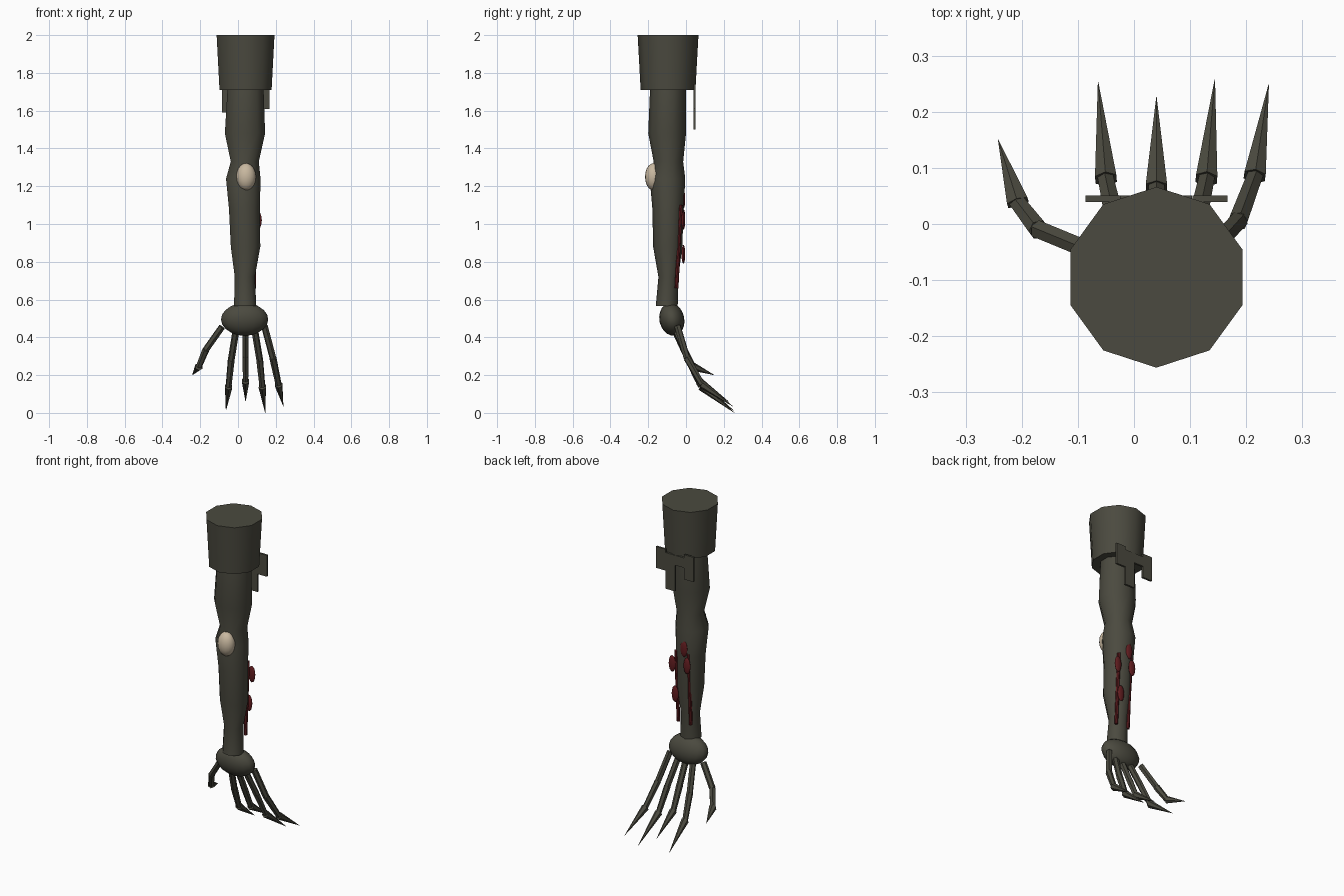
import bpy
import bmesh
import math
from mathutils import Vector, Matrix

cube = bpy.data.objects.get("Cube")
if cube:
    bpy.data.objects.remove(cube, do_unlink=True)


def material(name, rgb):
    m = bpy.data.materials.new(name)
    m.use_nodes = True
    m.diffuse_color = (*rgb, 1)
    m.node_tree.nodes["Principled BSDF"].inputs["Base Color"].default_value = (*rgb, 1)
    return m


OLIVE = material("dark olive", (0.07, 0.068, 0.05))
BONE = material("pale bone", (0.58, 0.48, 0.35))
RED = material("dark red", (0.12, 0.012, 0.014))


def finish(name, bm, mat, smooth=40):
    bmesh.ops.recalc_face_normals(bm, faces=bm.faces)
    mesh = bpy.data.meshes.new(name)
    bm.to_mesh(mesh)
    bm.free()
    mesh.materials.append(mat)
    obj = bpy.data.objects.new(name, mesh)
    bpy.context.collection.objects.link(obj)
    if smooth:
        bpy.ops.object.select_all(action="DESELECT")
        obj.select_set(True)
        bpy.context.view_layer.objects.active = obj
        bpy.ops.object.shade_smooth_by_angle(angle=math.radians(smooth))
    return obj


def loft(name, rings, sides, mat):
    """Skin over elliptical rings given as (z, centre x, centre y, radius x, radius y)."""
    bm = bmesh.new()
    loops = []
    for z, cx, cy, rx, ry in rings:
        angles = [math.pi / 2 + math.tau * i / sides for i in range(sides)]
        loops.append([bm.verts.new((cx + rx * math.cos(a), cy + ry * math.sin(a), z))
                      for a in angles])
    for low, high in zip(loops, loops[1:]):
        for i in range(sides):
            j = (i + 1) % sides
            bm.faces.new((low[i], low[j], high[j], high[i]))
    bm.faces.new(loops[0])
    bm.faces.new(loops[-1])
    return finish(name, bm, mat)


def rod(bm, start, end, r1, r2, sides=6):
    """Tapered rod between two points."""
    a, b = Vector(start), Vector(end)
    turn = (b - a).to_track_quat("Z", "Y").to_matrix().to_4x4()
    bmesh.ops.create_cone(bm, cap_ends=True, segments=sides, radius1=r1, radius2=r2,
                          depth=(b - a).length,
                          matrix=Matrix.Translation((a + b) / 2) @ turn)


def ellipsoid(name, centre, radii, mat, tilt=0, u=16, v=10):
    bm = bmesh.new()
    bmesh.ops.create_uvsphere(
        bm, u_segments=u, v_segments=v, radius=1,
        matrix=Matrix.Translation(centre) @ Matrix.Rotation(math.radians(tilt), 4, "X")
        @ Matrix.Diagonal((*radii, 1)))
    return finish(name, bm, mat, 60)


def box(name, low, high, mat):
    bm = bmesh.new()
    low, high = Vector(low), Vector(high)
    bmesh.ops.create_cube(bm, size=1, matrix=Matrix.Translation((low + high) / 2)
                          @ Matrix.Diagonal((*(high - low), 1)))
    return finish(name, bm, mat, 0)


# Sleeve
loft("sleeve", [(1.71, 0.04, -0.095, 0.145, 0.145), (2.0, 0.04, -0.095, 0.161, 0.161)], 10, OLIVE)

# Arm with muscle bulges
loft("arm", [
    (0.565, 0.038, -0.102, 0.062, 0.058),
    (0.72, 0.036, -0.093, 0.056, 0.053),
    (0.88, 0.04, -0.097, 0.082, 0.077),
    (1.08, 0.034, -0.095, 0.086, 0.083),
    (1.24, 0.028, -0.098, 0.096, 0.094),
    (1.33, 0.036, -0.093, 0.078, 0.078),
    (1.48, 0.037, -0.1, 0.112, 0.1),
    (1.72, 0.04, -0.095, 0.1, 0.095)], 10, OLIVE)

# Exposed elbow bone
ellipsoid("elbow_bone", (0.043, -0.172, 1.25), (0.052, 0.045, 0.072), BONE)

# Torn cloth strips at the back of the sleeve
for i, (x, bottom, top) in enumerate([(-0.086, 1.59, 1.74), (-0.023, 1.66, 1.72),
                                      (0.04, 1.5, 1.72), (0.104, 1.61, 1.74)]):
    box(f"torn_strip_{i + 1}", (x, 0.039, bottom), (x + 0.063, 0.051, top), OLIVE)

# Wounds on the back of the forearm
for i, (x, z) in enumerate([(0.024, 1.13), (0.103, 1.02), (0.003, 1.03), (0.083, 0.84)]):
    ellipsoid(f"wound_{i + 1}", (x, -0.014, z), (0.023, 0.01, 0.05), RED, 0, 12, 8)
for side, x in (("left", 0.086), ("right", 0.002)):
    bm = bmesh.new()
    rod(bm, (x, -0.05, 0.66), (x, -0.027, 1.1), 0.01, 0.01, 8)
    finish(f"{side}_wound_streak", bm, RED)

# Palm
ellipsoid("palm", (0.035, -0.075, 0.495), (0.125, 0.066, 0.087), OLIVE, 12)

# Fingers: root, knuckle, claw base, tip
DIGITS = {
    "thumb": [(-0.085, -0.045, 0.455), (-0.17, -0.01, 0.335), (-0.207, 0.038, 0.245), (-0.242, 0.15, 0.2)],
    "index_finger": [(-0.012, -0.05, 0.43), (-0.036, 0.015, 0.28), (-0.05, 0.08, 0.14), (-0.064, 0.253, 0.012)],
    "middle_finger": [(0.04, -0.055, 0.43), (0.04, 0.005, 0.3), (0.04, 0.065, 0.17), (0.04, 0.226, 0.06)],
    "ring_finger": [(0.09, -0.05, 0.43), (0.115, 0.015, 0.28), (0.129, 0.08, 0.14), (0.144, 0.257, 0.0)],
    "little_finger": [(0.14, -0.045, 0.46), (0.185, 0.005, 0.29), (0.215, 0.085, 0.15), (0.24, 0.248, 0.035)],
}
for name, (root, knuckle, base, tip) in DIGITS.items():
    bm = bmesh.new()
    rod(bm, root, knuckle, 0.018, 0.018)
    rod(bm, knuckle, base, 0.019, 0.016)
    finish(name, bm, OLIVE, 30)
    bm = bmesh.new()
    rod(bm, base, tip, 0.022, 0.0005)
    finish(name + "_claw", bm, OLIVE, 30)
